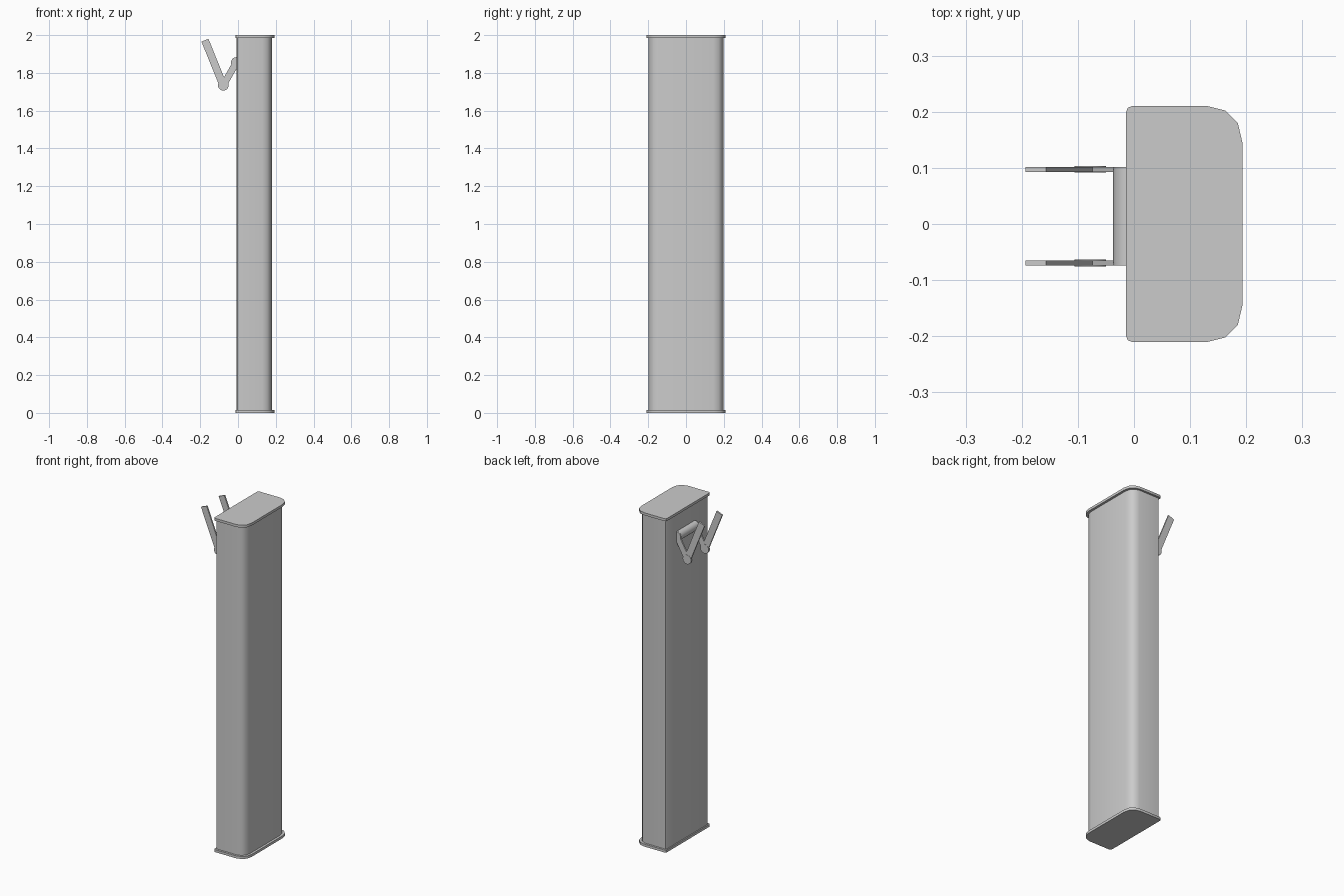
import bpy, bmesh
from math import radians, atan2
from mathutils import Matrix, Vector

if "Cube" in bpy.data.objects:
    bpy.data.objects.remove(bpy.data.objects["Cube"])


def make_object(name, bm):
    bmesh.ops.recalc_face_normals(bm, faces=bm.faces)
    mesh = bpy.data.meshes.new(name)
    bm.to_mesh(mesh)
    bm.free()
    ob = bpy.data.objects.new(name, mesh)
    bpy.context.collection.objects.link(ob)
    bpy.ops.object.select_all(action='DESELECT')
    ob.select_set(True)
    bpy.context.view_layer.objects.active = ob
    bpy.ops.object.shade_smooth_by_angle(angle=radians(35))
    return ob


def prism(name, half, z0, z1):
    """Extrude a half outline, mirrored across y = 0."""
    outline = half + [(x, -y) for x, y in reversed(half)]
    bm = bmesh.new()
    face = bm.faces.new([bm.verts.new((x, y, z0)) for x, y in outline])
    ext = bmesh.ops.extrude_face_region(bm, geom=[face])['geom']
    bmesh.ops.translate(bm, vec=(0, 0, z1 - z0),
                        verts=[g for g in ext if isinstance(g, bmesh.types.BMVert)])
    return make_object(name, bm)


def cylinder_y(name, x, z, radius, y0, y1):
    bm = bmesh.new()
    mat = Matrix.Translation((x, (y0 + y1) / 2, z)) @ Matrix.Rotation(radians(90), 4, 'X')
    bmesh.ops.create_cone(bm, cap_ends=True, segments=20, radius1=radius,
                          radius2=radius, depth=y1 - y0, matrix=mat)
    return make_object(name, bm)


def arm(name, start, end, width, y, thick):
    """Flat bar in the xz plane between two points."""
    a, b = Vector((start[0], y, start[1])), Vector((end[0], y, end[1]))
    d = b - a
    mat = (Matrix.Translation((a + b) / 2) @ Matrix.Rotation(atan2(d.x, d.z), 4, 'Y')
           @ Matrix.Diagonal((width, thick, d.length, 1)))
    bm = bmesh.new()
    bmesh.ops.create_cube(bm, size=1, matrix=mat)
    return make_object(name, bm)


# Main column, rounded on the +x side
body = [(-0.007, 0.192), (-0.003, 0.198), (0.128, 0.198), (0.155, 0.190),
        (0.172, 0.172), (0.179, 0.143)]
prism("column", body, 0.008, 1.992)

# End plates
plate = [(-0.014, 0.200), (-0.011, 0.207), (-0.004, 0.21), (0.131, 0.21),
         (0.163, 0.202), (0.185, 0.180), (0.193, 0.146)]
prism("bottom_plate", plate, 0.0, 0.015)
prism("top_plate", plate, 1.985, 2.0)

# Pair of V-shaped bracket arms
PIVOT, MOUNT, TIP = (-0.078, 1.734), (-0.009, 1.855), (-0.175, 1.973)
for side, y in (("back", 0.0975), ("front", -0.0695)):
    arm(side + "_mount_arm", PIVOT, MOUNT, 0.036, y, 0.009)
    arm(side + "_hook_arm", PIVOT, TIP, 0.040, y, 0.009)
    cylinder_y(side + "_pivot", *PIVOT, 0.028, y - 0.0058, y + 0.0058)
    cylinder_y(side + "_mount_disc", *MOUNT, 0.0275, y - 0.0045, y + 0.0045)

# Cross bar joining the arms
cylinder_y("cross_bar", *MOUNT, 0.028, -0.069, 0.097)
